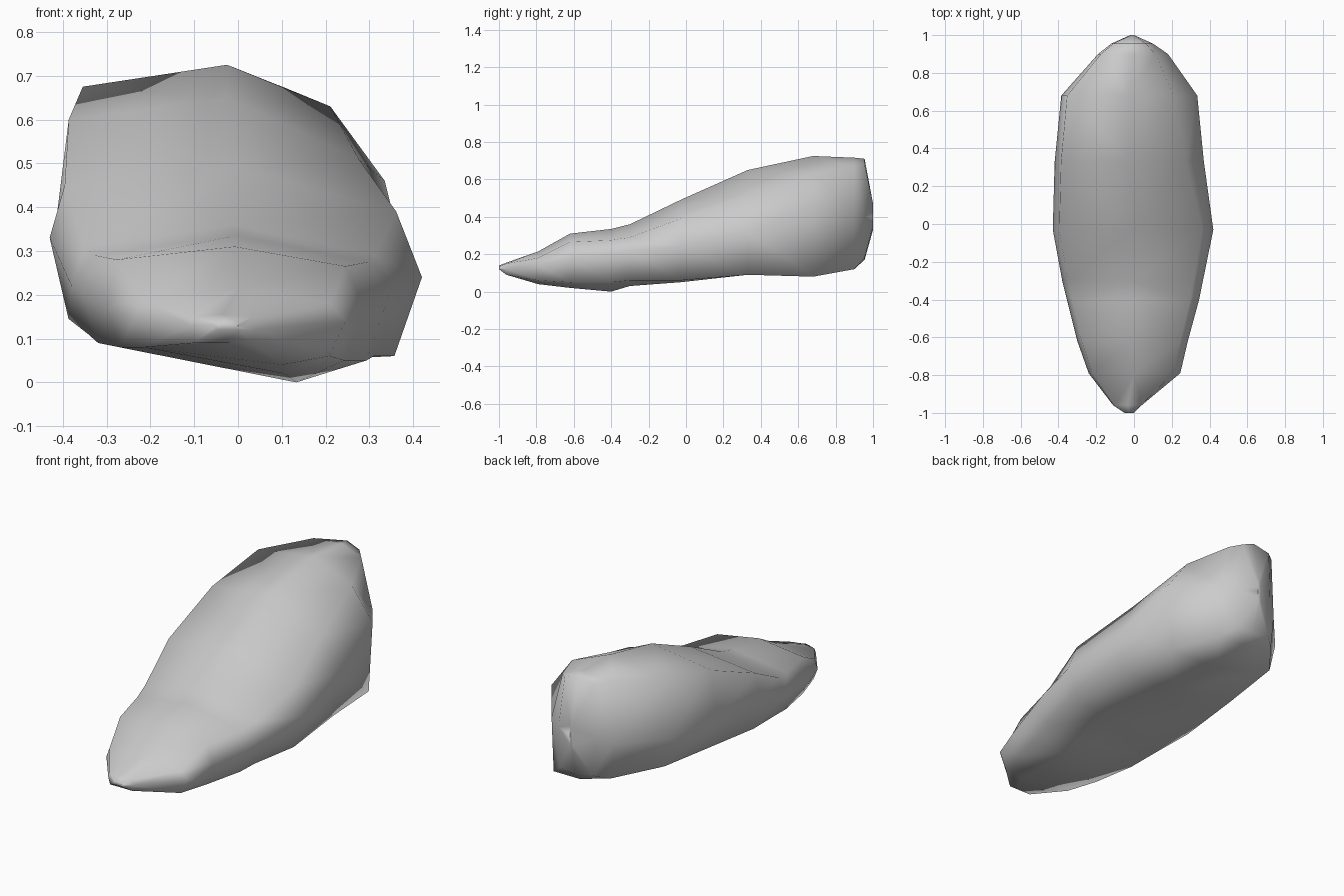
import bpy, bmesh

# Cross-sections front to back:
# y, left x, right x, then z of: top-left, top, top-right, left, right, under-left, under, under-right
sections = [
    (-1.00, -.05, .00, .135, .14, .135, .13, .13, .12, .12, .12),
    (-.96, -.11, .04, .15, .155, .15, .13, .12, .09, .09, .09),
    (-.79, -.24, .245, .19, .215, .18, .14, .14, .08, .04, .06),
    (-.62, -.30, .285, .28, .31, .265, .17, .18, .08, .02, .05),
    (-.40, -.355, .345, .29, .335, .275, .20, .20, .09, .00, .05),
    (-.30, -.38, .365, .31, .36, .29, .22, .22, .11, .03, .06),
    (-.03, -.43, .42, .45, .49, .39, .33, .24, .145, .05, .06),
    (.33, -.42, .37, .60, .65, .51, .33, .32, .18, .10, .09),
    (.68, -.385, .335, .675, .725, .63, .36, .46, .20, .08, .08),
    (.90, -.19, .18, .70, .716, .67, .36, .41, .17, .12, .12),
    (.955, -.12, .10, .69, .71, .68, .40, .40, .19, .17, .18),
    (1.00, -.02, .00, .45, .47, .45, .40, .40, .35, .33, .35),
]

bm = bmesh.new()
rings = []
for y, xl, xr, ztl, zt, ztr, zl, zr, zbl, zb, zbr in sections:
    fr = .86 if y < 0 else .86 - .35 * min(y, .66)   # right shoulder slopes in toward the back
    mid = (xl + xr) / 2
    keel = mid + xr * (.4 if y < 0 else .1)
    outline = [(xl, zl), (xl * .92, ztl), (mid, zt), (xr * fr, ztr), (xr, zr),
               (xr * (.85 if y < .3 else .93), zbr), (keel, zb), (xl * .9, zbl)]
    rings.append([bm.verts.new((x, y, z)) for x, z in outline])

# Skin between neighbouring sections
for a, b in zip(rings, rings[1:]):
    for i in range(8):
        j = (i + 1) % 8
        bm.faces.new((a[i], a[j], b[j], b[i]))
bm.faces.new(rings[0])
bm.faces.new(rings[-1])
bmesh.ops.triangulate(bm, faces=bm.faces, quad_method='SHORT_EDGE')
bmesh.ops.recalc_face_normals(bm, faces=bm.faces)
for f in bm.faces:
    f.smooth = True

# Boulder
mesh = bpy.data.meshes.new("boulder")
bm.to_mesh(mesh)
bm.free()
rock = bpy.data.objects.new("boulder", mesh)
bpy.context.collection.objects.link(rock)
